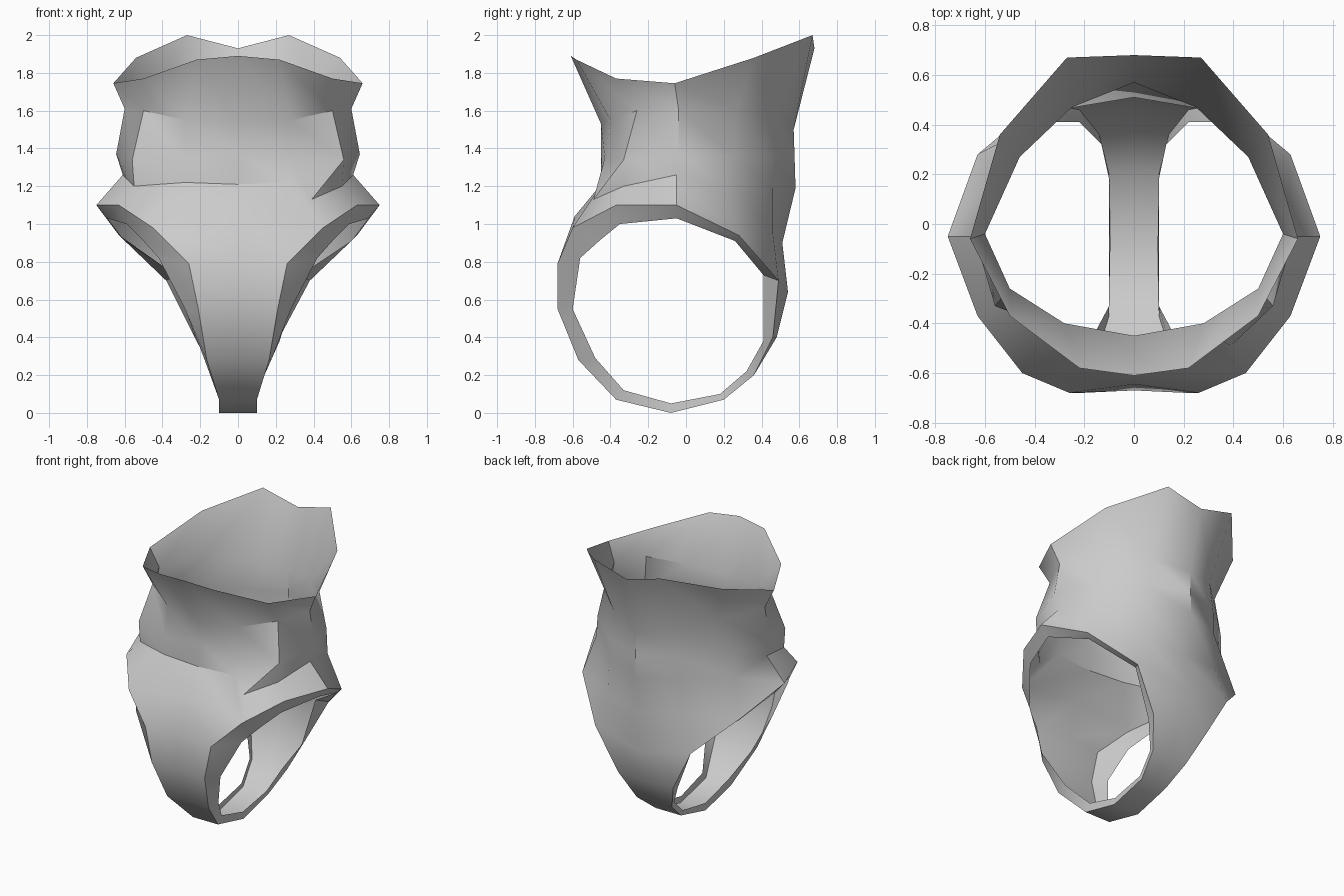
import bpy
import bmesh
import math
from mathutils import Vector

cube = bpy.data.objects.get("Cube")
if cube:
    bpy.data.objects.remove(cube, do_unlink=True)

# Single stone-grey material
grey = bpy.data.materials.new("stone_grey")
grey.use_nodes = True
colour = (.6, .6, .6, 1)
grey.diffuse_color = colour
grey.node_tree.nodes["Principled BSDF"].inputs["Base Color"].default_value = colour

# Half loops of the cup, from the front centre round to the back centre
rim = [(0, -.61, 1.89), (.22, -.58, 1.87), (.5, -.37, 1.77), (.66, -.06, 1.745),
       (.54, .36, 1.88), (.27, .67, 2), (0, .68, 1.93)]
neck = [(0, -.45, 1.53), (.28, -.4, 1.55), (.5, -.26, 1.6), (.6, -.04, 1.61),
        (.46, .27, 1.6), (.25, .47, 1.56), (0, .57, 1.5)]
belly = [(0, -.45, 1.38), (.28, -.43, 1.35), (.56, -.33, 1.34), (.645, -.04, 1.37),
         (.53, .25, 1.36), (.29, .46, 1.35), (0, .575, 1.35)]
waist_front = [(0, -.45, 1.21), (.28, -.44, 1.22)]
waist_back = [(.55, -.33, 1.2), (.61, -.05, 1.26), (.56, .22, 1.2),
              (.29, .46, 1.2), (0, .58, 1.19)]
# The front fold pokes out on the left side only
fold = {1: (.39, -.49, 1.13), -1: (.42, -.385, 1.21)}

# Outer edge of the side opening, from its top forward, under and up the back
edge = [(.75, -.05, 1.1), (.63, -.37, 1.1), (.45, -.6, .98), (.26, -.68, .79),
        (.21, -.68, .55), (.165, -.57, .28), (.1, -.37, .07), (.1, -.08, 0),
        (.1, .2, .07), (.14, .36, .2), (.22, .46, .4), (.38, .49, .7),
        (.63, .28, .94)]
# Inner edge of the flange around the opening
inner = [(.69, -.05, 1.03), (.59, -.35, 1), (.5, -.46, .91), (.42, -.56, .82),
         (.28, -.6, .55), (.18, -.48, .29), (.1, -.33, .12), (.095, -.08, .05),
         (.1, .18, .1), (.13, .32, .22), (.22, .41, .38), (.33, .41, .73),
         (.6, .26, .91)]
# Centre line of the band and the low back
centre = [(0, -.59, 1.04), (0, -.645, .8), (0, -.67, .55), (0, -.57, .28),
          (0, -.37, .07), (0, -.08, 0), (0, .2, .07), (0, .36, .2),
          (0, .48, .4), (0, .54, .64)]
back_centre = (0, .51, .9)
back_side = (.3, .46, .95)

bm = bmesh.new()


def add_face(points, side):
    """Add one face, mirrored by side; repeated points collapse."""
    unique = list(dict.fromkeys(points))
    if len(unique) < 3:
        return
    corners = [bm.verts.new(Vector((p[0] * side, p[1], p[2]))) for p in unique]
    bm.faces.new(corners if side > 0 else corners[::-1])


def strip(upper, lower, side):
    """Bridge two point rows of equal length."""
    for i in range(len(upper) - 1):
        add_face((upper[i], lower[i], lower[i + 1], upper[i + 1]), side)


for side in (1, -1):
    # Flared lip and cup wall
    waist = waist_front + [fold[side]] + waist_back
    strip(rim, neck, side)
    strip(neck, belly, side)
    strip(belly[:3] + belly[2:], waist, side)
    # Shoulder between the cup and the openings
    shoulder = [centre[0], edge[2], edge[2], edge[1], edge[0], edge[-1],
                back_side, back_centre]
    strip(waist, shoulder, side)
    # Narrow band under the hole
    strip(centre, edge[2:12], side)
    # Low back
    add_face((back_side, back_centre, centre[-1], edge[11]), side)
    add_face((edge[12], back_side, edge[11]), side)
    # Flange turned in around the opening
    strip(edge + edge[:1], inner + inner[:1], side)

bmesh.ops.remove_doubles(bm, verts=bm.verts, dist=.0005)
bmesh.ops.recalc_face_normals(bm, faces=bm.faces)
mesh = bpy.data.meshes.new("ring_shell")
bm.to_mesh(mesh)
bm.free()
mesh.materials.append(grey)
ring = bpy.data.objects.new("ring_shell", mesh)
bpy.context.collection.objects.link(ring)

# Smooth shading with sharp creases kept
bpy.ops.object.select_all(action="DESELECT")
ring.select_set(True)
bpy.context.view_layer.objects.active = ring
bpy.ops.object.shade_smooth_by_angle(angle=math.radians(35))
